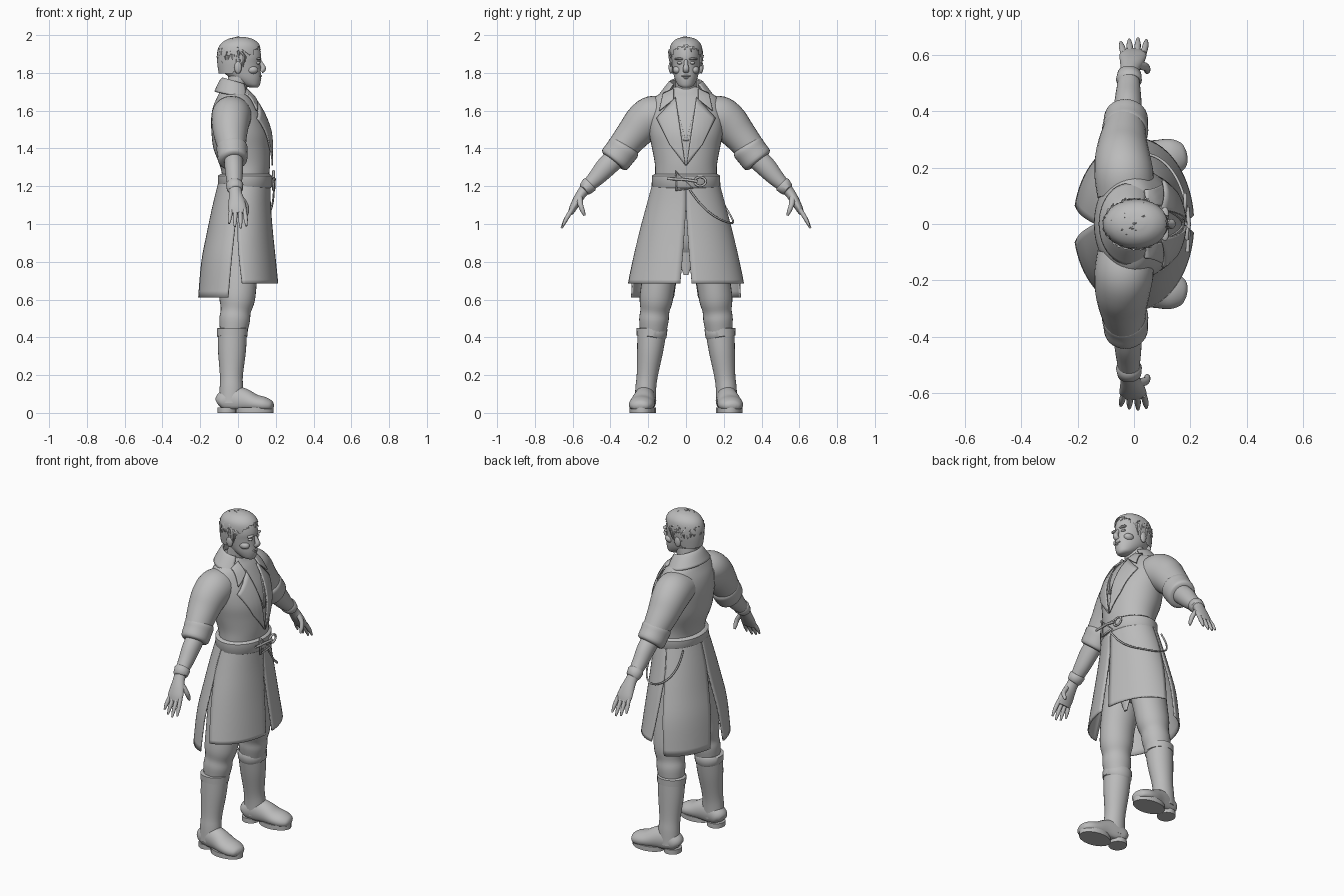
import bpy, bmesh, math, random
from mathutils import Vector, Matrix
from mathutils.bvhtree import BVHTree

random.seed(4)
if "Cube" in bpy.data.objects:
    bpy.data.objects.remove(bpy.data.objects["Cube"])

grey = bpy.data.materials.new("plain grey")
grey.use_nodes = True
grey.diffuse_color = (0.5, 0.5, 0.5, 1)
grey.node_tree.nodes["Principled BSDF"].inputs["Base Color"].default_value = (0.5, 0.5, 0.5, 1)
X, Z = Vector((1, 0, 0)), Vector((0, 0, 1))
SIDES = (("left", 1), ("right", -1))


def finish(name, bm, side=1):
    """Turn a bmesh into a named object, flipped to the right side if asked."""
    for v in bm.verts:
        v.co.y *= side
    bmesh.ops.recalc_face_normals(bm, faces=bm.faces)
    mesh = bpy.data.meshes.new(name)
    bm.to_mesh(mesh)
    bm.free()
    obj = bpy.data.objects.new(name, mesh)
    bpy.context.scene.collection.objects.link(obj)
    mesh.materials.append(grey)
    return obj


def spline(rings, steps):
    """Catmull-Rom interpolation of number tuples."""
    out = []
    for i in range(len(rings) - 1):
        a, b, c, d = (rings[min(max(i + j, 0), len(rings) - 1)] for j in (-1, 0, 1, 2))
        for k in range(steps):
            t = k / steps
            out.append([q + t / 2 * (r - p + t * (2 * p - 5 * q + 4 * r - s + t * (3 * (q - r) + s - p)))
                        for p, q, r, s in zip(a, b, c, d)])
    return out + [list(rings[-1])]


def tube(name, rings, side=1, ref=X, axis=None, steps=4, n=28, floor=None, keep=None):
    """Loft through rings of (x, y, z, radius along ref, radius across)."""
    rings = spline(rings, steps)
    centres = [Vector(r[:3]) for r in rings]
    bm, loops = bmesh.new(), []
    for i, r in enumerate(rings):
        t = axis or (centres[min(i + 1, len(rings) - 1)] - centres[max(i - 1, 0)]).normalized()
        u = (ref - t * ref.dot(t)).normalized()
        w = t.cross(u)
        loop = []
        for k in range(n):
            a = math.tau * k / n
            co = centres[i] + u * (r[3] * math.cos(a)) + w * (r[4] * math.sin(a))
            if floor is not None:
                co.z = max(co.z, floor)
            loop.append(bm.verts.new(co))
        loops.append(loop)
    for p, q in zip(loops, loops[1:]):
        for k in range(n):
            bm.faces.new((p[k], p[k - 1], q[k - 1], q[k]))
    bm.faces.new(loops[0])
    bm.faces.new(loops[-1])
    if keep:
        gone = [f for f in bm.faces if not keep(f.calc_center_median())]
        bmesh.ops.delete(bm, geom=gone, context="FACES")
    return finish(name, bm, side)


def stack(name, rows, **kw):
    """Upright loft from rows of (z, x centre, x radius, y radius)."""
    return tube(name, [(x, 0, z, rx, ry) for z, x, rx, ry in rows], axis=Z, **kw)


def thicken(obj, depth):
    mod = obj.modifiers.new("thickness", "SOLIDIFY")
    mod.thickness, mod.offset = depth, 0


def panel(name, rows, top, bottom, side=1, tilt=0, n=14):
    """Cloth arc; its start and end angles move from top to bottom below the slit."""
    rows = spline(rows, 4)
    bm, grid = bmesh.new(), []
    for z, x, rx, ry in rows:
        t = (rows[0][0] - z) / (rows[0][0] - rows[-1][0])
        t = max(0, t - 0.25) / 0.75
        a0, a1 = (p + (q - p) * t for p, q in zip(top, bottom))
        angles = [a0 + (a1 - a0) * k / n for k in range(n + 1)]
        grid.append([bm.verts.new((x + rx * math.cos(a), ry * math.sin(a), z - tilt * math.cos(a)))
                     for a in angles])
    for p, q in zip(grid, grid[1:]):
        for k in range(n):
            bm.faces.new((p[k], p[k + 1], q[k + 1], q[k]))
    thicken(finish(name, bm, side), 0.008)


def ball(name, loc, size, side=1):
    bm = bmesh.new()
    place = Matrix.Translation(loc) @ Matrix.Diagonal((*size, 1))
    bmesh.ops.create_uvsphere(bm, u_segments=16, v_segments=10, radius=1, matrix=place)
    return finish(name, bm, side)


def cord(name, points, radius, cyclic=False, kind="POLY"):
    curve = bpy.data.curves.new(name, "CURVE")
    curve.dimensions, curve.bevel_depth = "3D", radius
    line = curve.splines.new(kind)
    line.points.add(len(points) - 1)
    for p, co in zip(line.points, points):
        p.co = (*co, 1)
    line.use_cyclic_u = cyclic
    if kind == "NURBS":
        line.use_endpoint_u = True
    curve.materials.append(grey)
    bpy.context.scene.collection.objects.link(bpy.data.objects.new(name, curve))


# Coat body and neck
torso = stack("coat_body", [
    (1.18, .035, .125, .163), (1.26, .04, .125, .163), (1.32, .035, .135, .165), (1.4, .02, .15, .18),
    (1.48, .013, .153, .195), (1.56, 0, .142, .2), (1.62, -.01, .122, .19), (1.67, -.015, .096, .165),
    (1.7, -.02, .076, .12), (1.725, -.02, .06, .08)], n=40)
stack("neck", [(1.64, -.02, .06, .06), (1.72, -.008, .056, .057), (1.79, .01, .06, .057)])

# Lapels and collar leaves laid on the chest
shape = BVHTree.FromPolygons([v.co for v in torso.data.vertices], [p.vertices for p in torso.data.polygons])


def plate(name, corners, lift, side, n=10):
    a, b, c, d = (Vector(p) for p in corners)
    bm = bmesh.new()
    grid = []
    for i in range(n + 1):
        row = []
        for j in range(n + 1):
            y, z = a.lerp(b, j / n).lerp(d.lerp(c, j / n), i / n)
            hit = shape.ray_cast(Vector((1, y, z)), -X)[0] or shape.find_nearest(Vector((0, y, z)))[0]
            row.append(bm.verts.new((hit.x + lift, y, z)))
        grid.append(row)
    for p, q in zip(grid, grid[1:]):
        for j in range(n):
            bm.faces.new((p[j], p[j + 1], q[j + 1], q[j]))
    thicken(finish(name, bm, side), 0.009)


for word, s in SIDES:
    plate(word + "_lapel", [(.055, 1.67), (.155, 1.56), (.085, 1.42), (.003, 1.31)], .012, s)
    plate(word + "_collar_leaf", [(.065, 1.715), (.12, 1.69), (.14, 1.6), (.065, 1.66)], .016, s)
    plate(word + "_shirt_edge", [(.045, 1.6), (.058, 1.6), (.012, 1.44), (.001, 1.44)], .003, s)
panel("collar", [(1.7, -.018, .08, .108), (1.75, -.012, .068, .084), (1.735, -.014, .082, .1),
                 (1.68, -.018, .104, .142)], (.9, math.tau - .9), (.9, math.tau - .9), tilt=.02, n=30)

# Coat skirt in four panels
skirt = [(1.23, .035, .133, .17), (1.1, .02, .15, .205), (.95, .01, .172, .245), (.8, .003, .195, .28)]
for word, s in SIDES:
    panel(word + "_front_skirt", skirt + [(.685, 0, .21, .305)], (.0, 1.75), (.1, 1.47), s)
    panel(word + "_back_skirt", skirt + [(.61, -.005, .207, .295)], (1.72, math.pi), (1.8, math.pi - .22), s)

# Belt, buckle and hanging cord
stack("belt", [(1.19, .037, .136, .174), (1.2, .037, .144, .182), (1.255, .037, .143, .18),
               (1.265, .037, .13, .168)], steps=1, n=40)
cord("buckle_frame", [(.188, -.055, 1.28), (.188, -.05, 1.18), (.192, .035, 1.19)], .007, True)
cord("buckle_pin", [(.19, -.1, 1.24), (.195, 0, 1.235), (.19, .06, 1.225)], .007)
ring = [(.182, .075 + .03 * math.cos(a), 1.225 + .024 * math.sin(a)) for a in
        (math.tau * k / 16 for k in range(16))]
cord("belt_ring", ring, .006, True)
cord("hip_cord", [(.19, .02, 1.18), (.185, .1, 1.06), (.13, .23, 1.0), (.0, .27, 1.0), (-.09, .2, 1.1),
                  (-.08, .14, 1.21)], .005, kind="NURBS")

# Trousers
stack("trouser_seat", [(1.2, .035, .115, .15), (1.0, 0, .125, .165), (.88, 0, .1, .14), (.81, 0, .05, .07)])
stack("shirt_tail", [(.9, .06, .03, .05), (.8, .06, .015, .036), (.73, .06, .006, .012)])

for word, s in SIDES:
    tube(word + "_trouser_leg", [
        (0, .09, 1, .115, .085), (0, .11, .85, .11, .095), (0, .143, .7, .1, .09), (-.005, .158, .6, .094, .088),
        (-.012, .165, .54, .08, .077), (-.018, .17, .49, .081, .078), (-.025, .175, .42, .07, .068)], s)
    # Boots
    tube(word + "_boot_shaft", [
        (-.03, .18, .435, .077, .077), (-.032, .19, .33, .074, .069), (-.035, .205, .2, .061, .056),
        (-.035, .213, .13, .062, .055), (-.035, .216, .05, .066, .056)], s)
    tube(word + "_boot_cuff", [(-.03, .18, .45, .076, .076), (-.03, .18, .445, .082, .082),
                               (-.03, .182, .405, .081, .079), (-.03, .183, .4, .074, .073)], s, steps=1)
    tube(word + "_boot_foot", [
        (-.105, .205, .05, .025, .03), (-.085, .208, .06, .05, .05), (-.03, .215, .07, .075, .056),
        (.03, .223, .065, .065, .06), (.09, .232, .05, .048, .067), (.14, .238, .042, .042, .064),
        (.175, .243, .037, .028, .045), (.187, .245, .035, .01, .018)], s, ref=Z, floor=.02)
    for part, x, y, rx, ry in (("sole", .088, .233, .1, .066), ("heel", -.058, .21, .05, .052)):
        tube(word + "_boot_" + part, [(x, y, 0, rx, ry), (x, y, .028, rx, ry)], s, axis=Z, steps=1)
    # Sleeves and rolled cuffs
    tube(word + "_sleeve", [
        (-.03, .1, 1.58, .1, .09), (-.035, .17, 1.57, .105, .11), (-.04, .225, 1.535, .1, .105),
        (-.04, .275, 1.48, .09, .092), (-.035, .325, 1.42, .078, .082), (-.03, .36, 1.375, .07, .076)], s)
    tube(word + "_rolled_cuff", [
        (-.033, .318, 1.42, .07, .074), (-.032, .328, 1.405, .082, .087), (-.03, .35, 1.375, .08, .086),
        (-.028, .378, 1.34, .077, .084), (-.027, .386, 1.33, .06, .066)], s, steps=3)
    # Forearm and hand
    tube(word + "_forearm_and_palm", [
        (-.025, .36, 1.36, .05, .055), (-.022, .42, 1.305, .049, .055), (-.02, .47, 1.25, .044, .046),
        (-.018, .52, 1.2, .037, .034), (-.014, .55, 1.165, .034, .027), (-.008, .575, 1.125, .042, .025),
        (-.004, .598, 1.085, .048, .02), (-.002, .612, 1.055, .042, .014)], s)
    tube(word + "_wrist_wrap", [(-.018, .505, 1.215, .04, .038), (-.018, .512, 1.208, .046, .044),
                                (-.016, .535, 1.183, .042, .037), (-.015, .54, 1.178, .035, .03)], s, steps=1)
    for finger, x, length in (("index", .034, .95), ("middle", .011, 1.08), ("ring", -.013, 1), ("little", -.036, .8)):
        tube(word + "_" + finger + "_finger", [
            (x, .605, 1.075, .011, .012), (x * 1.2, .605 + .03 * length, 1.075 - .05 * length, .011, .011),
            (x * 1.3, .605 + .05 * length, 1.075 - .09 * length, .005, .005)], s, n=12)
    tube(word + "_thumb", [(.015, .565, 1.14, .014, .018), (.042, .558, 1.1, .013, .014),
                           (.047, .545, 1.065, .011, .011), (.046, .537, 1.045, .005, .005)], s, n=12)
    # Paired face features
    ball(word + "_eye", (.106, .033, 1.853), (.012, .015, .008), s)
    ball(word + "_brow", (.11, .034, 1.874), (.014, .027, .007), s)
    ball(word + "_cheek", (.075, .045, 1.815), (.032, .025, .022), s)
    ball(word + "_ear", (.0, .08, 1.83), (.02, .012, .034), s)

# Head
stack("head", [
    (1.722, .085, .02, .02), (1.735, .07, .045, .042), (1.77, .042, .08, .06), (1.81, .02, .1, .069),
    (1.85, .012, .107, .075), (1.89, .012, .11, .078), (1.94, .01, .1, .07), (1.97, .01, .07, .05),
    (1.983, .01, .02, .015)], n=32)
tube("nose", [(.108, 0, 1.872, .01, .01), (.124, 0, 1.845, .012, .011), (.134, 0, 1.822, .014, .017),
              (.122, 0, 1.808, .012, .016)], n=16)
ball("upper_lip", (.116, 0, 1.783), (.011, .024, .006))
ball("lower_lip", (.113, 0, 1.772), (.011, .02, .006))
ball("chin", (.094, 0, 1.743), (.023, .026, .018))

# Hair cap with swept tufts
stack("hair_cap", [
    (1.78, -.02, .078, .07), (1.82, -.002, .104, .08), (1.87, .004, .115, .087), (1.92, .008, .116, .087),
    (1.955, .01, .1, .077), (1.98, .012, .064, .05), (1.99, .015, .02, .015)], n=36,
    keep=lambda c: c.z > 1.8 + max(0, c.x + .02) * 1.05)
tufts = bmesh.new()
while len(tufts.faces) < 900:
    d = Vector(random.gauss(0, 1) for _ in range(3)).normalized()
    if d.z < -.25 or (d.x > .3 and d.z < .5):
        continue
    root = Vector((.01 + d.x * .113, d.y * .084, 1.885 + d.z * .098))
    flow = Vector((d.z + .1, random.uniform(-.4, .4), d.z - .7))
    flow = (flow - d * flow.dot(d)).normalized() + d * random.uniform(.05, .3)
    turn = flow.to_track_quat("Z", "X").to_matrix().to_4x4()
    place = Matrix.Translation(root) @ turn @ Matrix.Diagonal((.6, 1, 1, 1))
    bmesh.ops.create_cone(tufts, cap_ends=True, segments=6, radius1=.015, radius2=.002,
                          depth=random.uniform(.04, .065), matrix=place)
for v in tufts.verts:
    v.co.z = min(v.co.z, 2)
finish("hair_tufts", tufts)

# Smooth shading with sharp edges kept
bpy.ops.object.select_all(action="DESELECT")
for obj in bpy.context.scene.objects:
    if obj.type == "MESH":
        obj.select_set(True)
        bpy.context.view_layer.objects.active = obj
bpy.ops.object.shade_smooth_by_angle(angle=math.radians(45))
